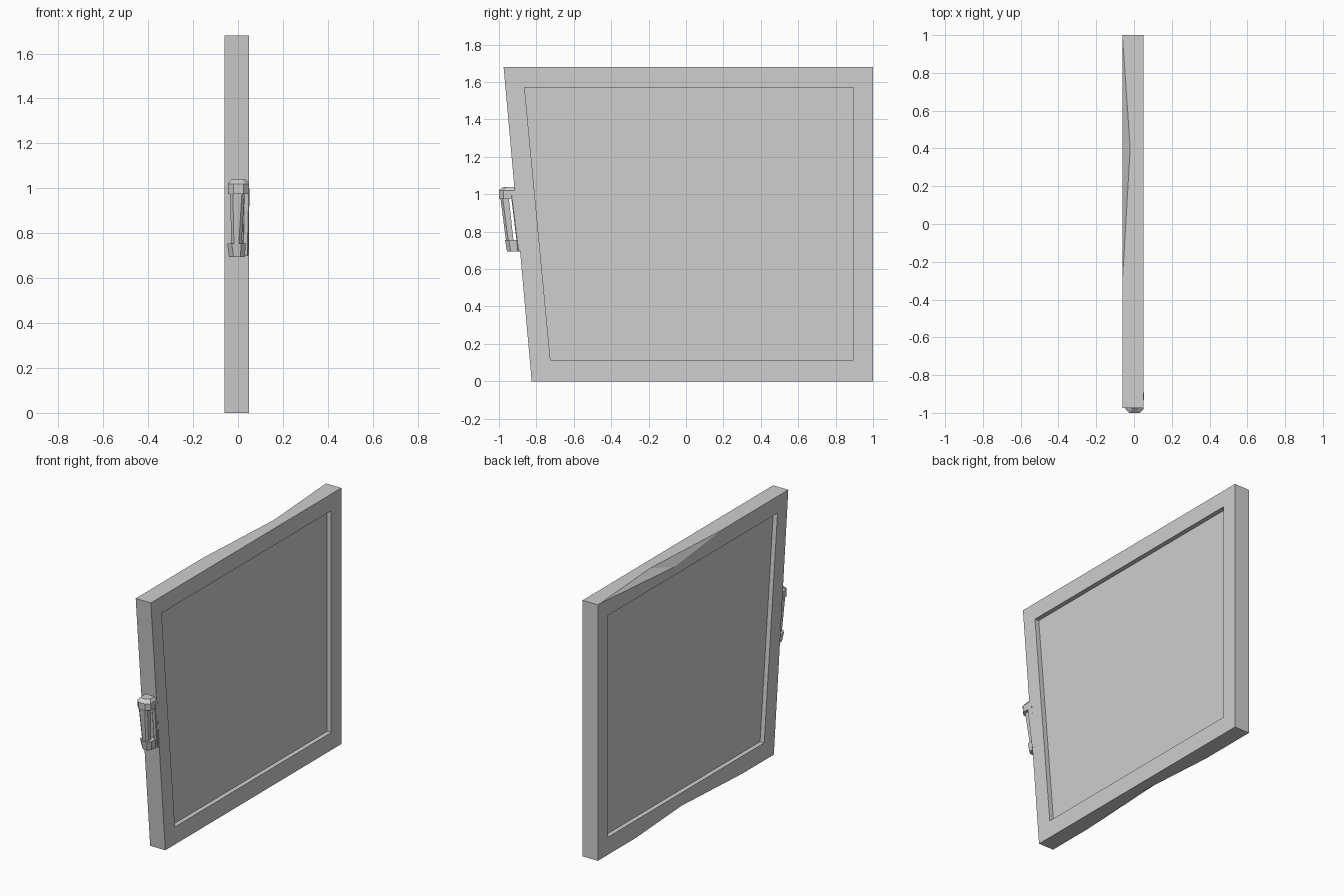
import bpy, bmesh
from mathutils import Vector

cube = bpy.data.objects.get("Cube")
if cube:
    bpy.data.objects.remove(cube, do_unlink=True)

grey = bpy.data.materials.new("plain grey")
grey.use_nodes = True
colour = (0.62, 0.62, 0.62, 1)
grey.diffuse_color = colour
grey.node_tree.nodes["Principled BSDF"].inputs["Base Color"].default_value = colour


def add_object(name, bm):
    bmesh.ops.recalc_face_normals(bm, faces=bm.faces)
    mesh = bpy.data.meshes.new(name)
    bm.to_mesh(mesh)
    bm.free()
    mesh.materials.append(grey)
    obj = bpy.data.objects.new(name, mesh)
    bpy.context.collection.objects.link(obj)
    return obj


def hull(name, points):
    """Convex solid around a few points."""
    bm = bmesh.new()
    for p in points:
        bm.verts.new(p)
    bmesh.ops.convex_hull(bm, input=bm.verts)
    bmesh.ops.dissolve_limit(bm, angle_limit=0.01, verts=bm.verts, edges=bm.edges)
    return add_object(name, bm)


def loop(bm, outline, x):
    return [bm.verts.new((x, y, z)) for y, z in outline]


LEFT, RIGHT = -0.06, 0.05
outer = [(-0.825, 0), (1, 0), (1, 1.68), (-0.975, 1.68)]
inner = [(-0.725, 0.115), (0.895, 0.115), (0.895, 1.57), (-0.863, 1.57)]

# Frame: a rectangular ring with one slanted side
bm = bmesh.new()
rings = [loop(bm, o, x) for o, x in
         ((outer, LEFT), (outer, RIGHT), (inner, RIGHT), (inner, LEFT))]
for k in range(4):
    a, b = rings[k], rings[(k + 1) % 4]
    for i in range(4):
        j = (i + 1) % 4
        bm.faces.new((a[i], a[j], b[j], b[i]))
frame = add_object("frame", bm)

# Worn hollows along the top and bottom edges of one side:
# (height, outward direction, start, end, edge middle, face middle, depth)
for z, up, y0, y1, y_edge, y_face, depth in (
        (1.68, 1, 0.98, -0.28, 0.4, 0.2, 0.055),
        (0, -1, 0.6, -0.5, 0.05, 0.13, 0.03)):
    cutter = hull("wear_cutter", [
        (LEFT, y0, z), (LEFT, y1, z), (-0.02, y_edge, z),
        (LEFT, y_face, z - up * depth), (LEFT - 0.05, y_face, z + up * 0.08)])
    cutter.hide_render = True
    mod = frame.modifiers.new("wear", 'BOOLEAN')
    mod.operation = 'DIFFERENCE'
    mod.solver = 'EXACT'
    mod.object = cutter
    bpy.context.view_layer.objects.active = frame
    bpy.ops.object.modifier_apply(modifier=mod.name)
    bpy.data.objects.remove(cutter, do_unlink=True)

# Recessed panel filling the frame
hull("panel", [(x, y, z) for x in (-0.03, 0.02) for y, z in inner])


def edge_y(z):
    """Position of the slanted front edge at a height."""
    return -0.825 - 0.15 * z / 1.68


def slanted_block(name, z0, z1, low, high, chamfer):
    """Block following the slanted edge; low/high = (x0, x1, outer, inner offset)."""
    points = []
    for z, (x0, x1, out, back) in ((z0, low), (z1, high)):
        y = edge_y(z)
        points += [(x0, y - back, z), (x1, y - back, z),
                   (x0, y - out + chamfer, z), (x1, y - out + chamfer, z),
                   (x0 + chamfer, y - out, z), (x1 - chamfer, y - out, z)]
    return hull(name, points)


# Handle: backing plate, two mounts, tapered grip
slanted_block("handle_plate", 0.70, 1.0,
              (0.02, 0.045, 0.012, -0.02), (0.025, 0.052, 0.022, -0.02), 0.004)
slanted_block("handle_lower_mount", 0.695, 0.755,
              (-0.04, 0.03, 0.07, -0.01), (-0.048, 0.035, 0.075, -0.01), 0.02)
slanted_block("handle_upper_mount", 0.975, 1.02,
              (-0.045, 0.05, 0.088, -0.01), (-0.045, 0.05, 0.085, -0.01), 0.025)
slanted_block("handle_upper_cap", 1.02, 1.04,
              (-0.045, 0.05, 0.085, -0.01), (-0.03, 0.035, 0.06, -0.005), 0.02)
slanted_block("handle_grip", 0.74, 0.99,
              (-0.03, 0.015, 0.07, 0.03), (-0.035, 0.03, 0.08, 0.035), 0.012)
